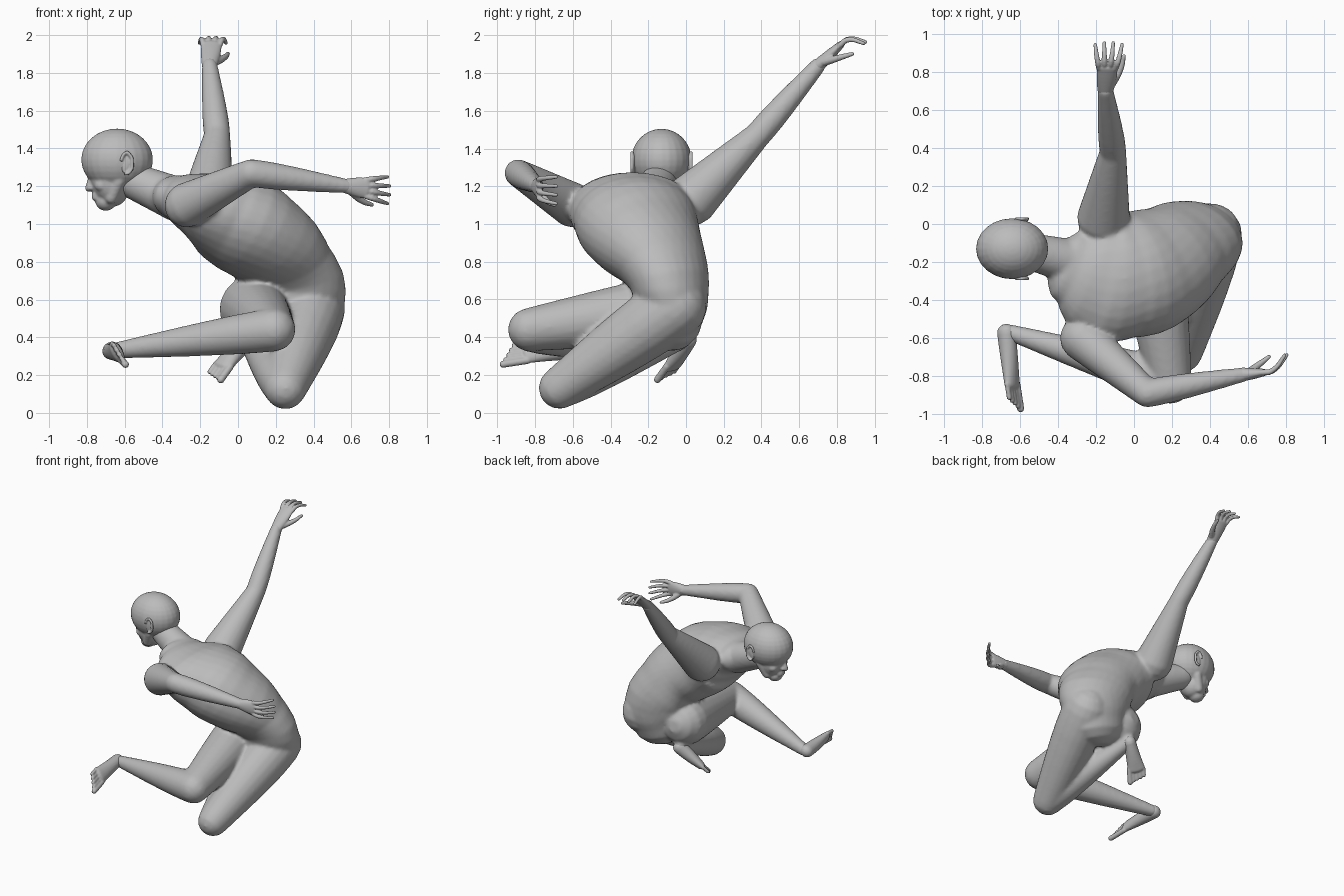
import bpy, bmesh
from math import sin, cos, pi, radians, tau
from mathutils import Vector, Matrix

cube = bpy.data.objects.get("Cube")
if cube:
    bpy.data.objects.remove(cube, do_unlink=True)

GREY = (.5, .5, .5, 1)
clay = bpy.data.materials.new("grey clay")
clay.use_nodes = True
clay.diffuse_color = GREY
clay.node_tree.nodes["Principled BSDF"].inputs["Base Color"].default_value = GREY


def at(x, y, z):
    return Vector((x, y, z))


def spline(rows, steps=4):
    """Smooth curve through rows of numbers."""
    rows = [Vector(row) for row in rows]
    padded = [rows[0] * 2 - rows[1], *rows, rows[-1] * 2 - rows[-2]]
    result = []
    for before, start, end, after in zip(padded, padded[1:], padded[2:], padded[3:]):
        for step in range(steps):
            t = step / steps
            blend = t * t * (3 - 2 * t)
            leaving = start + (end - before) * t / 2
            arriving = end - (after - start) * (1 - t) / 2
            result.append(leaving.lerp(arriving, blend))
    return result + [rows[-1]]


def tube(bm, path, widths, depths=None, sideways=None, sides=20):
    """Round-ended loft; widths run along the sideways vectors."""
    depths = depths or widths
    sideways = sideways or [at(1, -1, 1)]
    if len(sideways) == 1:
        sideways = sideways * len(path)
    samples = spline([(*p, w, d, *s) for p, w, d, s in zip(path, widths, depths, sideways)])
    centres = [Vector(sample[:3]) for sample in samples]
    last = len(samples) - 1
    cap_angles = [radians(angle) for angle in (75, 50, 25)]
    rings = []
    for i, sample in enumerate(samples):
        width, depth = sample[3], sample[4]
        along = (centres[min(i + 1, last)] - centres[max(i - 1, 0)]).normalized()
        across = Vector(sample[5:])
        across = (across - along * across.dot(along)).normalized()
        normal = along.cross(across)
        stations = [0]
        if i == 0:
            stations = [-angle for angle in cap_angles] + stations
        if i == last:
            stations = stations + cap_angles[::-1]
        for angle in stations:
            centre = centres[i] + along * min(width, depth) * sin(angle)
            shrink = cos(angle)
            turns = [tau * k / sides for k in range(sides)]
            rings.append([bm.verts.new(centre + shrink * (across * width * cos(turn) + normal * depth * sin(turn)))
                          for turn in turns])
    for lower, upper in zip(rings, rings[1:]):
        for k in range(sides):
            n = (k + 1) % sides
            bm.faces.new((lower[k], lower[n], upper[n], upper[k]))
    bm.faces.new(rings[0][::-1])
    bm.faces.new(rings[-1])


def limb(bm, start, end, start_radius, end_radius, muscle=0.):
    """Tapered limb whose muscle swells nearest the start."""
    stations = [k / 6 for k in range(7)]
    radii = [start_radius + (end_radius - start_radius) * t + muscle * sin(pi * t ** .7) for t in stations]
    tube(bm, [start.lerp(end, t) for t in stations], radii)


def ball(bm, centre, radii, tilt=0):
    matrix = Matrix.Translation(centre) @ Matrix.Rotation(radians(tilt), 4, 'Y') @ Matrix.Diagonal((*radii, 1))
    bmesh.ops.create_uvsphere(bm, u_segments=24, v_segments=16, radius=1, matrix=matrix)


def finish(name, bm, voxel, smoothing):
    """Fuse overlapping forms into one soft skin."""
    bmesh.ops.recalc_face_normals(bm, faces=bm.faces)
    mesh = bpy.data.meshes.new(name)
    bm.to_mesh(mesh)
    bm.free()
    mesh.materials.append(clay)
    part = bpy.data.objects.new(name, mesh)
    bpy.context.collection.objects.link(part)
    fuse = part.modifiers.new("fuse", 'REMESH')
    fuse.mode, fuse.voxel_size, fuse.use_smooth_shade = 'VOXEL', voxel, True
    soften = part.modifiers.new("soften", 'SMOOTH')
    soften.factor, soften.iterations = .5, smoothing


# Joints of the pose
left_shoulder, left_elbow, left_wrist = at(-.27, -.6, 1.1), at(.07, -.89, 1.27), at(.58, -.79, 1.2)
right_shoulder, right_elbow, right_wrist = at(-.16, .03, 1.13), at(-.11, .38, 1.47), at(-.15, .7, 1.84)
left_hip, left_knee, left_ankle = at(.4, -.06, .56), at(.25, -.67, .13), at(.05, 0, .4)
right_hip, right_knee, right_ankle = at(.08, -.1, .55), at(.19, -.83, .44), at(-.65, -.57, .33)

# Torso: the ribcage turns a quarter circle away from the pelvis
body = bmesh.new()
spine = [at(.28, -.08, .5), at(.3, -.08, .62), at(.26, -.12, .78), at(.12, -.22, .93),
         at(-.05, -.27, 1.03), at(-.2, -.27, 1.1), at(-.32, -.23, 1.14)]
twists = [radians(angle) for angle in (0, 5, 37, 60, 80, 100, 100)]
tube(body, spine, (.23, .27, .27, .32, .33, .32, .2), (.17, .2, .21, .25, .25, .18, .12),
     [at(cos(twist), -sin(twist), 0) for twist in twists], sides=28)
limb(body, at(-.32, -.2, 1.13), at(-.56, -.14, 1.23), .12, .095)

# Arms
limb(body, left_shoulder, left_elbow, .12, .074)
limb(body, left_elbow, left_wrist, .074, .038, .006)
limb(body, right_shoulder, right_elbow, .14, .07)
limb(body, right_elbow, right_wrist, .07, .042, .006)

# Legs
limb(body, left_hip, left_knee, .17, .112, .015)
limb(body, left_knee, left_ankle, .11, .05, .012)
limb(body, right_hip, right_knee, .18, .115, .005)
limb(body, right_knee, right_ankle, .115, .043, .007)
finish("body", body, .013, 6)

# Head: cranium, face, chin, brow, nose, lips
centre = at(-.64, -.13, 1.34)
head = bmesh.new()
ball(head, centre, (.19, .16, .165))
ball(head, centre + at(-.04, 0, -.11), (.1, .11, .14), -18)
ball(head, centre + at(-.06, 0, -.22), (.055, .06, .05))
ball(head, centre + at(-.1, 0, -.19), (.035, .04, .035))
ball(head, centre + at(-.12, 0, -.04), (.055, .1, .03))
limb(head, centre + at(-.13, 0, -.07), centre + at(-.15, 0, -.15), .014, .02)
for height in (-.185, -.205):
    ball(head, centre + at(-.115, 0, height), (.02, .036, .01))

# Paired features: eyes, cheeks, nostrils, jaw corners, ears
for side, name in ((-1, "left_ear"), (1, "right_ear")):
    ball(head, centre + at(-.105, side * .05, -.08), (.026, .026, .018))
    ball(head, centre + at(-.08, side * .06, -.135), (.04, .04, .035))
    ball(head, centre + at(-.135, side * .02, -.15), (.016, .014, .012))
    limb(head, centre + at(.01, side * .09, -.11), centre + at(-.03, side * .06, -.2), .035, .035)

    ear = bmesh.new()
    middle = centre + at(.05, side * .145, -.02)
    ball(ear, middle, (.028, .012, .052), 12)
    rim = [radians(angle) for angle in range(-100, 161, 52)]
    tube(ear, [middle + at(.03 * cos(turn), side * .012, .055 * sin(turn)) for turn in rim],
         [.009] * len(rim), sideways=[at(0, 1, 0)], sides=10)
    finish(name, ear, .005, 2)
finish("head", head, .008, 3)


def hand(name, wrist, knuckles, across, curl):
    """Flat palm, four bent fingers and a thumb on the across side."""
    bm = bmesh.new()
    forward = (knuckles - wrist).normalized()
    tube(bm, [wrist.lerp(knuckles, t) for t in (-.2, .4, 1)],
         (.036, .05, .055), (.036, .03, .02), [across])
    for finger in range(4):
        offset = finger - 1.5
        reach = .13 - .012 * abs(offset)
        root = knuckles + across * offset * .029
        tip = root + forward * reach + curl * .08 + across * offset * .018
        bend = root.lerp(tip, .5) - curl * .028
        tube(bm, [root, bend, tip], (.016, .014, .01), sides=10)
    root = wrist.lerp(knuckles, .25) + across * .03 + curl * .01
    tip = knuckles + forward * .03 + across * .085 + curl * .08
    bend = root.lerp(tip, .5) + across * .012
    tube(bm, [root, bend, tip], (.022, .017, .011), sides=10)
    finish(name, bm, .0055, 2)


hand("left_hand", left_wrist, at(.68, -.78, 1.19), at(0, 0, -1), at(0, 1, 0))
hand("right_hand", right_wrist, at(-.14, .82, 1.95), at(1, 0, 0), at(0, .5, -.85))


def foot(name, heel, sole_ball, toe, across):
    """Heel to ball wedge with five fanned toes, the big toe on the across side."""
    bm = bmesh.new()
    across = across.normalized()
    tube(bm, [heel, heel.lerp(sole_ball, .5), sole_ball], (.046, .052, .064), (.05, .044, .03), [across])
    for digit in range(5):
        radius = .013 if digit else .019
        offset = across * (.05 - .026 * digit)
        root = sole_ball + offset
        tip = toe.lerp(sole_ball, digit / 9) + offset
        limb(bm, root, tip, radius, radius)
    finish(name, bm, .006, 2)


foot("left_foot", at(.05, .01, .39), at(-.08, -.07, .25), at(-.13, -.12, .18), at(.75, -.6, -.1))
foot("right_foot", at(-.67, -.57, .33), at(-.64, -.84, .32), at(-.62, -.97, .3), at(.45, 0, -.8))
